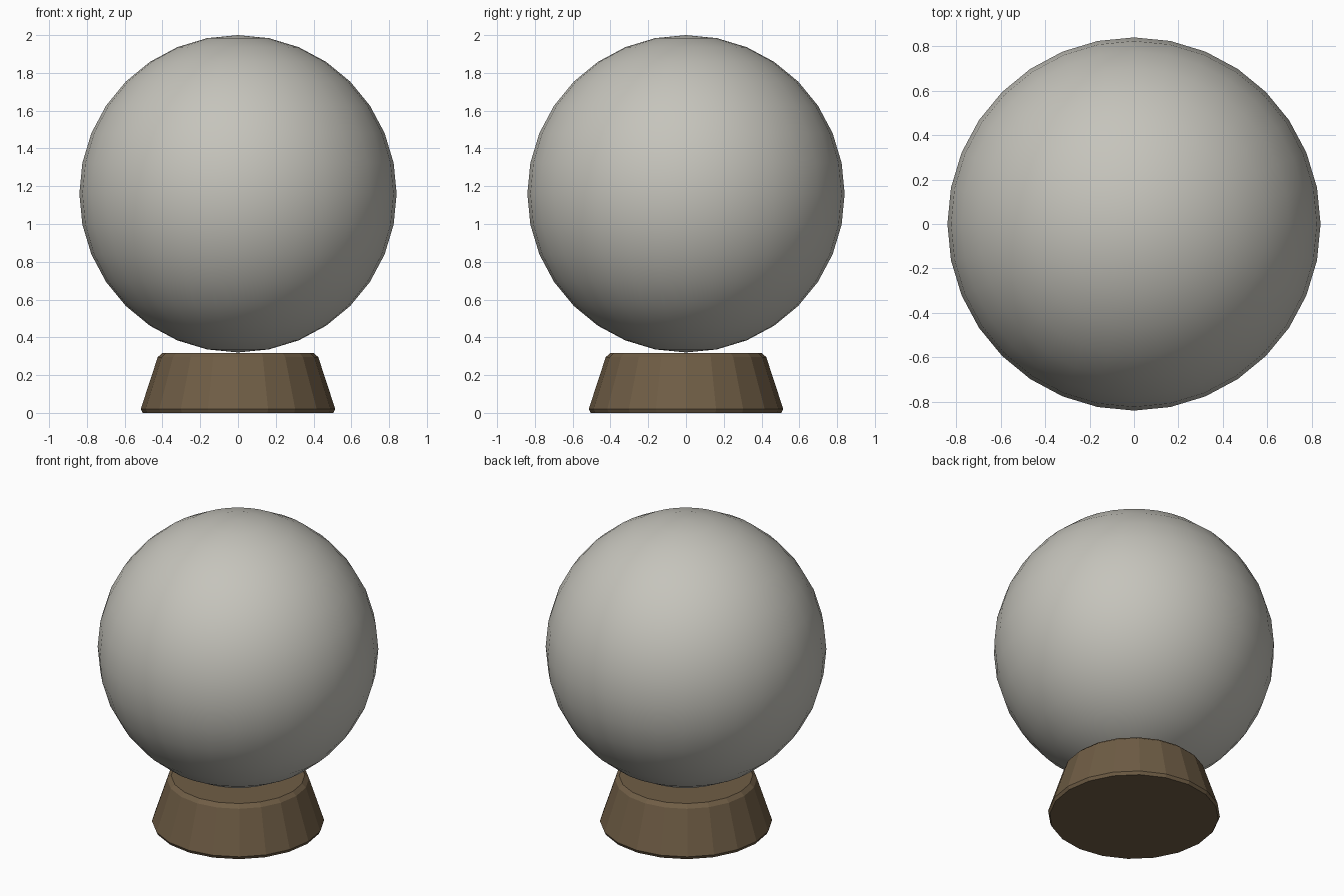
import bpy
import bmesh
from math import pi, sin, cos

cube = bpy.data.objects.get("Cube")
if cube:
    bpy.data.objects.remove(cube, do_unlink=True)


def make_material(name, rgb):
    mat = bpy.data.materials.new(name)
    mat.use_nodes = True
    color = (*rgb, 1)
    mat.diffuse_color = color
    mat.node_tree.nodes["Principled BSDF"].inputs["Base Color"].default_value = color
    return mat


def make_object(name, bm, mat, smooth):
    bmesh.ops.recalc_face_normals(bm, faces=bm.faces)
    for face in bm.faces:
        face.smooth = smooth
    mesh = bpy.data.meshes.new(name)
    bm.to_mesh(mesh)
    bm.free()
    mesh.materials.append(mat)
    obj = bpy.data.objects.new(name, mesh)
    bpy.context.collection.objects.link(obj)
    return obj


# Globe: smooth sphere resting on the stand
RADIUS = 0.84
bm = bmesh.new()
bmesh.ops.create_uvsphere(bm, u_segments=32, v_segments=16, radius=RADIUS)
bmesh.ops.translate(bm, verts=bm.verts, vec=(0, 0, 2 - RADIUS))
make_object("globe", bm, make_material("pale warm grey", (0.56, 0.55, 0.50)), True)

# Stand: faceted, tapering plinth with small chamfers, from (radius, height) rings
SIDES = 20
PROFILE = [(0.505, 0), (0.515, 0.02), (0.425, 0.295), (0.4, 0.318)]
bm = bmesh.new()
rings = [[bm.verts.new((r * cos(2 * pi * i / SIDES), r * sin(2 * pi * i / SIDES), z))
          for i in range(SIDES)] for r, z in PROFILE]
for low, high in zip(rings, rings[1:]):
    for i in range(SIDES):
        j = (i + 1) % SIDES
        bm.faces.new((low[i], low[j], high[j], high[i]))
bm.faces.new(rings[0])
bm.faces.new(rings[-1])
make_object("stand", bm, make_material("brown wood", (0.16, 0.11, 0.06)), False)
